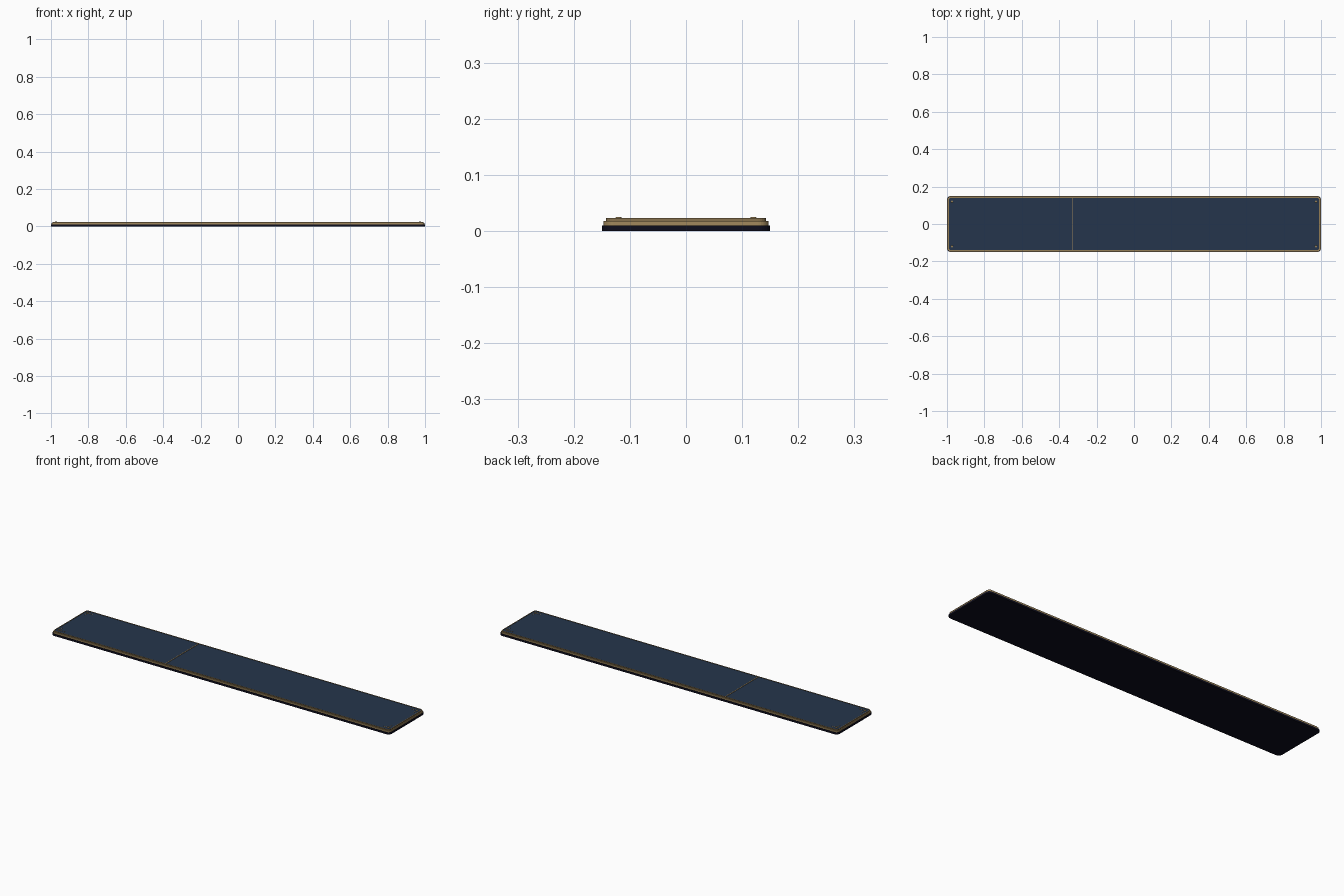
import bpy, bmesh, math

if "Cube" in bpy.data.objects:
    bpy.data.objects.remove(bpy.data.objects["Cube"])


def material(name, rgb):
    m = bpy.data.materials.new(name)
    m.diffuse_color = (*rgb, 1)
    m.use_nodes = True
    m.node_tree.nodes["Principled BSDF"].inputs["Base Color"].default_value = m.diffuse_color
    return m


NAVY = material("navy", (0.018, 0.036, 0.072))
BLACK = material("near black", (0.004, 0.004, 0.012))
GOLD = material("antique gold", (0.36, 0.25, 0.11))
BRONZE = material("dark bronze", (0.24, 0.165, 0.075))


def outline(hx, hy, r, n=6):
    """Rounded rectangle, counter-clockwise."""
    pts = []
    for k, (sx, sy) in enumerate(((1, 1), (-1, 1), (-1, -1), (1, -1))):
        for i in range(n + 1):
            a = math.pi / 2 * (k + i / n)
            pts.append((sx * (hx - r) + r * math.cos(a), sy * (hy - r) + r * math.sin(a)))
    return pts


def finish(bm, name, mat):
    bmesh.ops.recalc_face_normals(bm, faces=bm.faces)
    me = bpy.data.meshes.new(name)
    bm.to_mesh(me)
    bm.free()
    me.materials.append(mat)
    ob = bpy.data.objects.new(name, me)
    bpy.context.collection.objects.link(ob)
    return ob


def plate(name, mat, hx, hy, r, z0, z1):
    bm = bmesh.new()
    f = bm.faces.new([bm.verts.new((x, y, z0)) for x, y in outline(hx, hy, r)])
    g = bmesh.ops.extrude_face_region(bm, geom=[f])
    for v in g["geom"]:
        if isinstance(v, bmesh.types.BMVert):
            v.co.z = z1
    return finish(bm, name, mat)


def ring(name, mat, hx, hy, r, w, z0, z1):
    bm = bmesh.new()
    section = ((0, z0), (0, z1), (w, z1), (w, z0))
    loops = [[bm.verts.new((x, y, z)) for x, y in outline(hx - d, hy - d, r - d)]
             for d, z in section]
    n = len(loops[0])
    for k in range(4):
        a, b = loops[k], loops[(k + 1) % 4]
        for i in range(n):
            j = (i + 1) % n
            bm.faces.new((a[i], a[j], b[j], b[i]))
    return finish(bm, name, mat)


def box(name, mat, x0, x1, y0, y1, z0, z1):
    bm = bmesh.new()
    bmesh.ops.create_cube(bm, size=1)
    for v in bm.verts:
        v.co = (x1 if v.co.x > 0 else x0, y1 if v.co.y > 0 else y0, z1 if v.co.z > 0 else z0)
    return finish(bm, name, mat)


# Stacked body
plate("base", BLACK, 1.0, 0.15, 0.02, 0, 0.01)
ring("outer_frame", GOLD, 0.997, 0.147, 0.018, 0.006, 0.01, 0.018)
plate("panel", NAVY, 0.992, 0.142, 0.014, 0.01, 0.0215)
ring("inner_trim", BRONZE, 0.993, 0.143, 0.015, 0.004, 0.018, 0.023)

# Divider bar across the panel
box("divider", GOLD, -0.332, -0.328, -0.139, 0.139, 0.021, 0.0235)

# Corner studs with short bracket arms
for sx in (-1, 1):
    for sy in (-1, 1):
        tag = ("right" if sx > 0 else "left") + ("_back" if sy > 0 else "_front")
        cx, cy = sx * 0.973, sy * 0.12
        bm = bmesh.new()
        bmesh.ops.create_cone(bm, cap_ends=True, segments=12, radius1=0.006,
                              radius2=0.005, depth=0.004)
        bmesh.ops.translate(bm, verts=bm.verts, vec=(cx, cy, 0.023))
        finish(bm, "stud_" + tag, GOLD)
        xs = sorted((cx, cx - sx * 0.034))
        ys = sorted((cy, cy - sy * 0.028))
        box("bracket_long_" + tag, GOLD, *xs, cy - 0.001, cy + 0.001, 0.021, 0.0225)
        box("bracket_short_" + tag, GOLD, cx - 0.001, cx + 0.001, *ys, 0.021, 0.0225)
